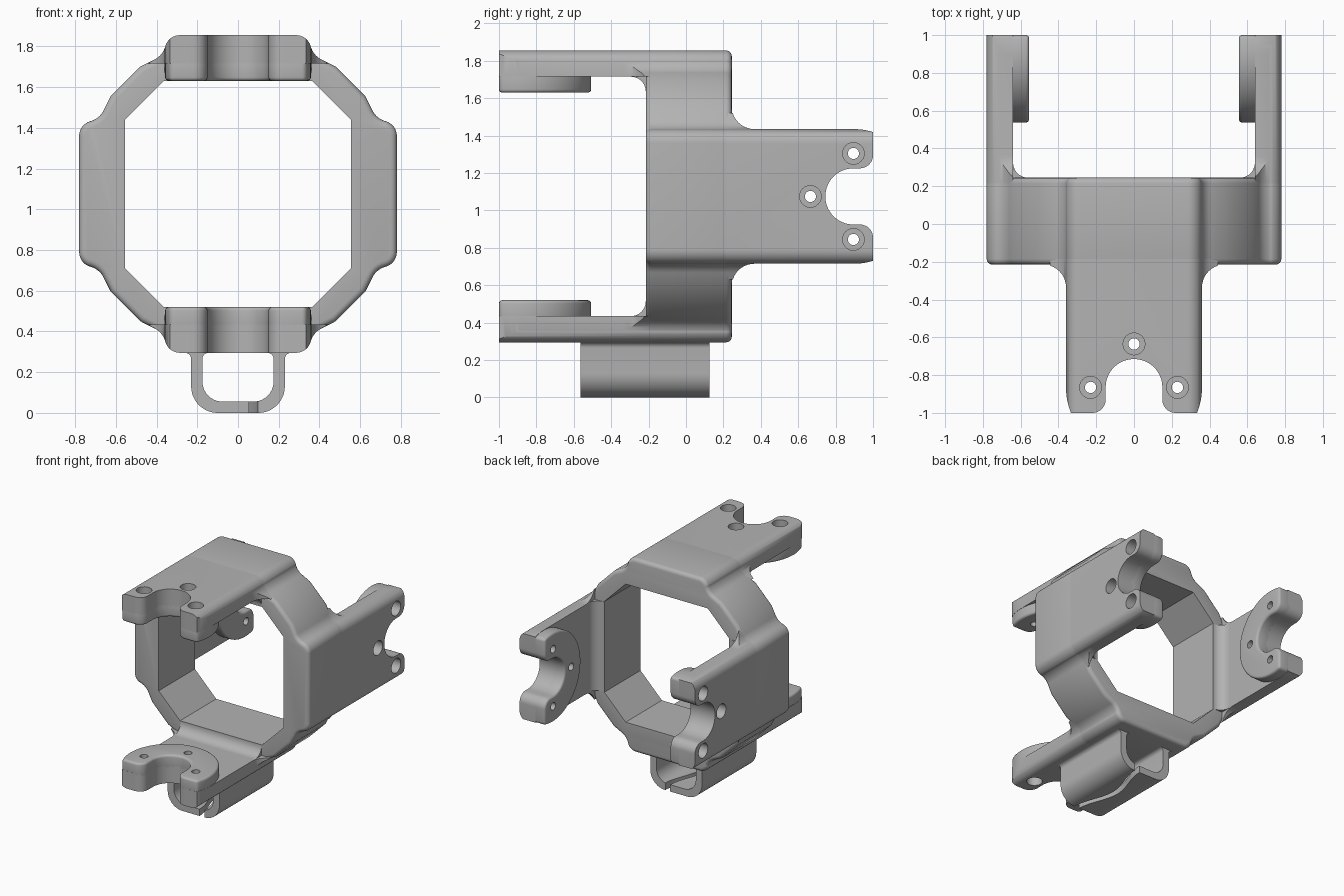
import bpy, bmesh
from math import sin, cos, acos, radians, degrees, pi, sqrt

if "Cube" in bpy.data.objects:
    bpy.data.objects.remove(bpy.data.objects["Cube"], do_unlink=True)

grey = bpy.data.materials.new("plain_grey")
grey.use_nodes = True
grey.diffuse_color = (0.45, 0.45, 0.45, 1)
grey.node_tree.nodes["Principled BSDF"].inputs["Base Color"].default_value = (0.45, 0.45, 0.45, 1)

MID = 1.075       # height of the ring centre
DISC = 0.36       # radius of the mounting discs
NOTCH = 0.15      # radius of the shaft notch


def arc(cx, cy, r, a0, a1, n=10):
    angles = [radians(a0 + (a1 - a0) * i / n) for i in range(n + 1)]
    return [(cx + r * cos(a), cy + r * sin(a)) for a in angles]


def mirrored(half):
    # complete a half outline across its first axis
    return half + [(a, -b) for a, b in reversed(half) if b > 1e-4]


def make(name, bm):
    bmesh.ops.recalc_face_normals(bm, faces=bm.faces)
    mesh = bpy.data.meshes.new(name)
    bm.to_mesh(mesh)
    bm.free()
    ob = bpy.data.objects.new(name, mesh)
    bpy.context.collection.objects.link(ob)
    return ob


def prism(name, points, lo, hi, place):
    bm = bmesh.new()
    low = [bm.verts.new(place(a, b, lo)) for a, b in points]
    high = [bm.verts.new(place(a, b, hi)) for a, b in points]
    bm.faces.new(low)
    bm.faces.new(high)
    for i in range(len(points)):
        j = (i + 1) % len(points)
        bm.faces.new((low[i], low[j], high[j], high[i]))
    return make(name, bm)


def boolean(ob, cutter, operation):
    mod = ob.modifiers.new(operation, "BOOLEAN")
    mod.object, mod.operation, mod.solver = cutter, operation, "EXACT"
    cutter.hide_render = True


def bevel(ob, width):
    mod = ob.modifiers.new("rounding", "BEVEL")
    mod.width, mod.segments = width, 4
    mod.limit_method, mod.angle_limit = "ANGLE", radians(55)
    mod.use_clamp_overlap = False


def finish(*parts):
    # apply the modifiers, then colour and shade
    bpy.context.view_layer.update()
    graph = bpy.context.evaluated_depsgraph_get()
    meshes = [bpy.data.meshes.new_from_object(p.evaluated_get(graph)) for p in parts]
    for ob, mesh in zip(parts, meshes):
        ob.modifiers.clear()
        ob.data = mesh
        mesh.materials.clear()
        mesh.materials.append(grey)
        mesh.polygons.foreach_set("use_smooth", [True] * len(mesh.polygons))
        mesh.set_sharp_from_angle(angle=radians(35))


def discard(*cutters):
    for c in cutters:
        bpy.data.objects.remove(c, do_unlink=True)


# Octagonal ring with raised, rounded shoulders
shoulder = arc(0.285, 0.705, 0.075, 90, 15, 8) + arc(0.454, 0.75, 0.1, 195, 243, 7)
eighth = shoulder + [(0.48, 0.625)]
quarter = eighth + [(b, a) for a, b in reversed(eighth)]
outer = mirrored([(b, a) for a, b in quarter] + [(-b, a) for a, b in reversed(quarter)])
along_y = lambda a, b, h: (a, h, MID + b)
ring = prism("ring", outer, -0.215, 0.245, along_y)
bevel(ring, 0.03)
hollow = mirrored([(0.555, 0.365), (0.365, 0.555), (-0.365, 0.555), (-0.555, 0.365)])
opening = prism("ring_opening_cutter", hollow, -0.5, 0.5, along_y)
boolean(ring, opening, "DIFFERENCE")
finish(ring)
discard(opening)


def hole_cutter(place):
    # three stepped screw holes
    bm = bmesh.new()
    steps = [(0.03, 0.5), (0.03, 0.69), (0.058, 0.69), (0.058, 0.85)]
    n = 24
    for s, v in ((0, 0.23), (0, -0.23), (-0.23, 0)):
        loops = [[bm.verts.new(place(s + r * cos(2 * pi * i / n), v + r * sin(2 * pi * i / n), u))
                  for i in range(n)] for r, u in steps]
        bm.faces.new(loops[0])
        bm.faces.new(loops[-1])
        for a, b in zip(loops, loops[1:]):
            for i in range(n):
                j = (i + 1) % n
                bm.faces.new((a[i], a[j], b[j], b[i]))
    return make("hole_cutter", bm)


def arm(side, end, place):
    # s runs along the arm from the disc centre, v across, u away from the ring axis
    tip = degrees(acos(end / DISC))
    notch = arc(end - 0.07, NOTCH + 0.07, 0.07, 0, -90, 8) + arc(0, 0, NOTCH, 90, 180, 16)

    # Plate with rounded long edges, trimmed to its outline
    section = [(-v, u) for v, u in [(0.445, 0.64)] + shoulder[::-1]]
    section += [(-v, u) for v, u in reversed(section)]
    plate = prism(side + "_arm_plate", section, -0.69, 0.3, lambda v, u, s: place(s, v, u))
    edge = [(-0.75, 0.48)] + arc(-0.53, 0.48, 0.12, 180, 270) + arc(0, 0, DISC, 90, tip, 6)
    outline = prism("outline_cutter", mirrored(edge + notch), 0.5, 0.9, place)
    boolean(plate, outline, "INTERSECT")

    # Thicker mounting disc on the inner face
    disc = mirrored(arc(0, 0, DISC - 0.002, 180, tip, 28) + notch)
    pad = prism(side + "_arm_disc", disc, 0.555, 0.67, place)
    bevel(pad, 0.018)

    holes = hole_cutter(place)
    for part in (plate, pad):
        boolean(part, holes, "DIFFERENCE")

    # Inner fillet where the plate meets the ring
    curve = [(-0.67, 0.56)] + arc(-0.57, 0.56, 0.08, 180, 90) + [(-0.57, 0.66), (-0.67, 0.66)]
    fillet = prism(side + "_arm_fillet", curve, -0.36, 0.36, lambda s, u, v: place(s, v, u))
    finish(plate, pad, fillet)
    discard(outline, holes)


for sign, side in ((1, "left"), (-1, "right")):
    arm(side, 0.105, lambda s, v, u, k=sign: (k * u, 0.895 + s, MID + v))
for sign, side in ((1, "top"), (-1, "bottom")):
    arm(side, 0.135, lambda s, v, u, k=sign: (v, -0.865 - s, MID + k * u))

# Cable loop beneath the bottom plate, split by a wavy slit
outside = [(0.32, 0.26)] + [(z, x) for x, z in arc(0.26, 0.265, 0.03, 90, 180, 5) + arc(0.1, 0.13, 0.13, 0, -90, 12)]
inside = [(z, x) for x, z in arc(0.075, 0.155, 0.1, -90, 0, 10) + arc(0.145, 0.265, 0.03, 0, 90, 5)]
inside += [(0.32, 0.145)]
half = [(x, z) for z, x in outside]
inner = [(x, z) for z, x in inside]
flip = lambda pts: [(-x, z) for x, z in reversed(pts)]
loop = prism("cable_loop", half + flip(half) + flip(inner)[::1] + inner, -0.565, 0.125,
             lambda x, z, y: (x, y, z))
wave = [(0.035 + 0.04 * cos(2 * pi * i / 24), -0.565 + 0.69 * i / 24) for i in range(-2, 27)]
slit_path = [(x - 0.022, y) for x, y in wave] + [(x + 0.022, y) for x, y in reversed(wave)]
slit = prism("slit_cutter", slit_path, -0.05, 0.1, lambda x, y, z: (x, y, z))
boolean(loop, slit, "DIFFERENCE")
finish(loop)
discard(slit)
